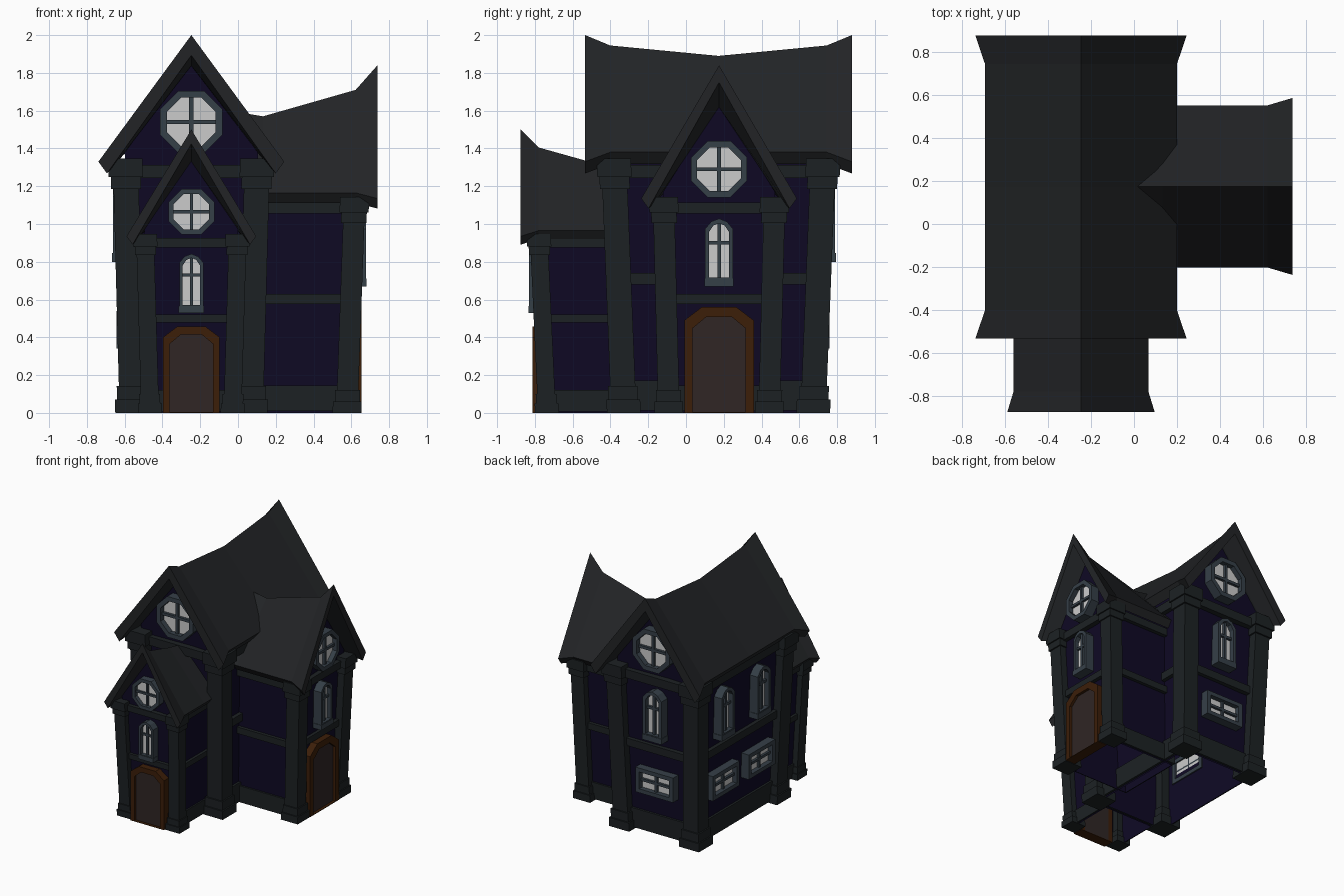
import bpy, bmesh, math
from mathutils import Matrix, Vector

if "Cube" in bpy.data.objects:
    bpy.data.objects.remove(bpy.data.objects["Cube"])


def material(name, rgb):
    m = bpy.data.materials.new(name)
    m.diffuse_color = (*rgb, 1)
    m.use_nodes = True
    m.node_tree.nodes["Principled BSDF"].inputs["Base Color"].default_value = m.diffuse_color
    return m


ROOF = material("slate", (.016, .0175, .0195))
TRIM = material("dark_stone", (.012, .0155, .0175))
WALL = material("purple_wall", (.0045, .0028, .018))
FRAME = material("window_grey", (.036, .05, .064))
GLASS = material("pale_glass", (.62, .62, .65))
WOOD = material("orange_wood", (.045, .013, .0025))
DOOR = material("brown_door", (.029, .019, .018))


def make(name, verts, faces, mat, M):
    bm = bmesh.new()
    vs = [bm.verts.new(M @ Vector(v)) for v in verts]
    for f in faces:
        bm.faces.new([vs[i] for i in f])
    bmesh.ops.recalc_face_normals(bm, faces=bm.faces)
    me = bpy.data.meshes.new(name)
    bm.to_mesh(me)
    bm.free()
    me.materials.append(mat)
    ob = bpy.data.objects.new(name, me)
    bpy.context.collection.objects.link(ob)
    return ob


def loft(name, rings, mat, M, closed=False):
    """Skin equal-length rings; cap both ends, or join last to first if closed."""
    n, m = len(rings[0]), len(rings)
    faces = [(k * n + i, k * n + (i + 1) % n, (k + 1) % m * n + (i + 1) % n, (k + 1) % m * n + i)
             for k in range(m if closed else m - 1) for i in range(n)]
    if not closed:
        faces += [tuple(range(n)), tuple(range((m - 1) * n, m * n))]
    return make(name, [v for r in rings for v in r], faces, mat, M)


def rect(x0, x1, y0, y1, z):
    return [(x0, y0, z), (x1, y0, z), (x1, y1, z), (x0, y1, z)]


def box(name, x0, x1, y0, y1, z0, z1, mat, M):
    return loft(name, [rect(x0, x1, y0, y1, z0), rect(x0, x1, y0, y1, z1)], mat, M)


def prism(name, pts, y0, y1, mat, M):
    return loft(name, [[(x, y, z) for x, z in pts] for y in (y0, y1)], mat, M)


def surround(name, outer, inner, y0, y1, mat, M):
    """Hollow frame between two outlines."""
    loops = ((outer, y0), (outer, y1), (inner, y1), (inner, y0))
    return loft(name, [[(x, y, z) for x, z in p] for p, y in loops], mat, M, closed=True)


def mirrored(pts):
    """Right-hand outline from bottom to top, completed on the left."""
    return pts + [(-x, z) for x, z in reversed(pts) if x > 0]


def window(name, outer, inner, s, M, cross):
    surround(name + "_frame", outer, inner, -.053 * s, .012, FRAME, M)
    prism(name + "_glass", inner, -.022 * s, 0, GLASS, M)
    w, t = max(x for x, z in inner), .008 * s
    z0, z1 = min(z for x, z in inner), max(z for x, z in inner)
    box(name + "_upright_bar", -t, t, -.037 * s, 0, z0, z1, FRAME, M)
    box(name + "_cross_bar", -w, w, -.037 * s, 0, cross - t, cross + t, FRAME, M)


def round_window(name, z, s, M):
    def octagon(r):
        r /= math.cos(math.pi / 8)
        return [(r * math.cos((i + .5) * math.pi / 4), z + r * math.sin((i + .5) * math.pi / 4))
                for i in range(8)]
    window(name, octagon(.118 * s), octagon(.092 * s), s, M, z)


def arched_window(name, z, s, M):
    def outline(pts):
        return mirrored([(x * s, z + h * s) for x, h in pts])
    window(name, outline([(.064, 0), (.064, .265), (.036, .298), (0, .312)]),
           outline([(.046, .04), (.046, .25), (.026, .28), (0, .29)]), s, M, z + .2 * s)
    box(name + "_sill", -.067 * s, .067 * s, -.056 * s, .01, z, z + .035 * s, FRAME, M)


def wide_window(name, z, M):
    def outline(w, h):
        return mirrored([(w, z - h), (w, z + h)])
    window(name, outline(.17, .1), outline(.135, .068), 1.3, M, z)


def door(name, s, M):
    def outline(pts):
        return mirrored([(x * s, z * s) for x, z in pts])
    inner = outline([(.115, .004), (.115, .365), (.055, .415)])
    surround(name + "_frame", outline([(.15, 0), (.15, .4), (.075, .457)]), inner, -.027, .06, WOOD, M)
    prism(name + "_panel", inner, -.005, .06, DOOR, M)


def block(name, M, s, wb, wt, fb, ft, sections, back=None):
    """Gabled block: leaning corner pillars, recessed walls, beams and flared roof."""
    H, r = .925 * s, .045 * s

    def half(z):
        return wb + (wt - wb) * z / H

    def front(z):
        return fb + (ft - fb) * z / H

    def plan(z, grow):
        w, f = half(z) - r + grow, front(z) - r + grow
        return rect(-w, w, -f, f if back is None else back + grow, z)

    # walls with gable ends, open underneath
    zt = .97 * s
    b, t = plan(0, 0), plan(zt, 0)
    apex = [(0, t[0][1], sections[1][2] - .06 * s), (0, t[2][1], sections[-2][2] - .06 * s)]
    make(name + "_walls", b + t + apex,
         [(0, 1, 5, 8, 4), (2, 3, 7, 9, 6), (1, 2, 6, 5), (5, 6, 8), (6, 9, 8),
          (3, 0, 4, 7), (4, 8, 7), (7, 8, 9)], WALL, M)
    # base skirting and horizontal beams
    lo, hi, g = .008 * s, .12 * s, .014 * s
    loft(name + "_skirting", [plan(lo, g), plan(hi, g), plan(hi, .002), plan(lo, .002)], TRIM, M, closed=True)
    for part, z0, z1, g in (("middle_beam", .478, .522, .022), ("top_beam", .875, .925, .026)):
        loft(f"{name}_{part}", [plan(z0 * s, g * s), plan(z1 * s, g * s)], TRIM, M)
    # corner pillars with stepped base and capital
    p = .047 * s
    tiers = [(0, .05, .016), (.05, .1, .008), (.1, .835, 0), (.835, .88, .009), (.88, .948, .017)]
    for sx in (-1, 1):
        for sy in ((-1, 1) if back is None else (-1,)):
            for i, (z0, z1, e) in enumerate(tiers):
                rings = []
                for z in (z0 * s, z1 * s):
                    x, y, q = sx * (half(z) - p), sy * (front(z) - p), p + e * s
                    rings.append(rect(x - q, x + q, y - q, y + q, z))
                part = ("base", "base_step", "shaft", "neck", "capital")[i]
                loft(f"{name}_pillar_{part}", rings, TRIM, M)
    # roof shell with sagging ridge and flared ends
    dx, dz, drop = .032 * s, .044 * s, .075 * s
    loft(name + "_roof", [[(-h, y, e), (0, y, a), (h, y, e), (h - dx, y, e - dz), (0, y, a - drop),
                           (dx - h, y, e - dz)] for y, h, a, e in sections], ROOF, M)


def face(M, angle, out, along=0):
    return M @ Matrix.Rotation(angle, 4, 'Z') @ Matrix.Translation((along, -out, 0))


# main house
MAIN = Matrix.Translation((-.247, .172, 0))
ends = [(-.706, .492, 2.0, 1.33), (-.573, .447, 1.945, 1.38)]
block("main", MAIN, 1.42, .38, .415, .568, .62,
      ends + [(0, .447, 1.89, 1.38)] + [(-y, h, a, e) for y, h, a, e in reversed(ends)])
round_window("main_front_round_window", 1.54, 1.4, face(MAIN, 0, .556))
round_window("main_back_round_window", 1.54, 1.4, face(MAIN, math.pi, .556))
arched_window("main_back_arched_window", .8, 1.3, face(MAIN, math.pi, .548))
wide_window("main_back_wide_window", .44, face(MAIN, math.pi, .52))
for u in (-.23, .23):
    arched_window("main_side_arched_window", .8, 1.3, face(MAIN, -math.pi / 2, .347, u))
    wide_window("main_side_wide_window", .44, face(MAIN, -math.pi / 2, .327, u))

# front porch wing
PORCH = Matrix.Translation((-.247, 0, 0))
block("porch", PORCH, 1, .265, .292, .783, .826,
      [(-.875, .343, 1.5, .935), (-.78, .314, 1.405, .965), (-.53, .314, 1.335, .965), (-.36, .314, 1.3, .965)],
      back=-.36)
round_window("porch_round_window", 1.065, 1.03, face(PORCH, 0, .78))
arched_window("porch_arched_window", .53, 1, face(PORCH, 0, .777))
door("porch_door", 1, face(PORCH, 0, .785))

# right wing
WING = Matrix.Translation((.003, .175, 0)) @ Matrix.Rotation(math.pi / 2, 4, 'Z')
block("wing", WING, 1.205, .322, .35, .63, .67,
      [(-.735, .412, 1.84, 1.135), (-.62, .378, 1.71, 1.165), (-.13, .378, 1.57, 1.165), (.05, .378, 1.6, 1.165)],
      back=.0)
round_window("wing_round_window", 1.29, 1.26, face(WING, 0, .615))
arched_window("wing_arched_window", .67, 1.15, face(WING, 0, .613))
door("wing_door", 1.225, face(WING, 0, .625))
